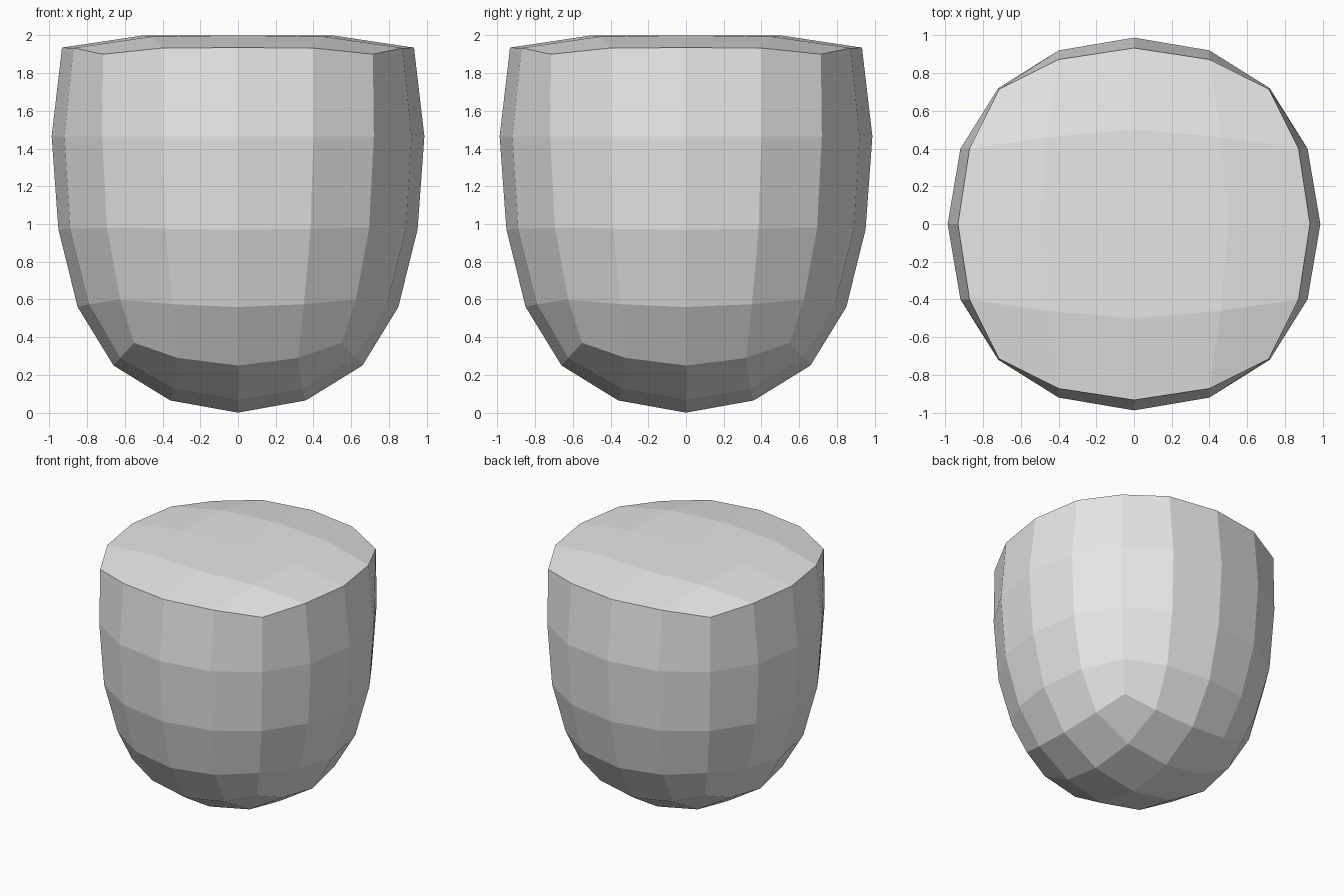
import bpy, bmesh

if "Cube" in bpy.data.objects:
    bpy.data.objects.remove(bpy.data.objects["Cube"])

# Plain grey body material
grey = bpy.data.materials.new("plain_grey")
grey.diffuse_color = (0.8, 0.8, 0.8, 1.0)
grey.use_nodes = True
grey.node_tree.nodes["Principled BSDF"].inputs["Base Color"].default_value = grey.diffuse_color

bm = bmesh.new()


def ring(quarter):
    """Repeat the points of the front quarter four times around z."""
    pts = list(quarter)
    verts = []
    for _ in range(4):
        verts += [bm.verts.new(p) for p in pts]
        pts = [(-y, x, z) for x, y, z in pts]
    return verts


def side_ring(mid, a, b, corner, z_mid, z_side, z_corner):
    """Sixteen-point rounded square: middle, shoulder, corner, shoulder."""
    return ring([(0, -mid, z_mid), (a, -b, z_side),
                 (corner, -corner, z_corner), (b, -a, z_side)])


def cap(outer, mid, corner, z_mid, z_corner, z_center):
    """Close a side ring with a four by four grid of quads."""
    inner = ring([(0, -mid, z_mid), (corner, -corner, z_corner)])
    center = bm.verts.new((0, 0, z_center))
    for q in range(4):
        m, a, c, b, n = (outer[(4 * q + i) % 16] for i in range(5))
        im, ic, nm = (inner[(2 * q + i) % 8] for i in range(3))
        for quad in ((m, a, ic, im), (a, c, b, ic), (b, n, nm, ic), (im, ic, nm, center)):
            bm.faces.new(quad)


# Side wall rings, bottom to top
rings = [side_ring(*r) for r in (
    (0.66, 0.32, 0.625, 0.55, 0.25, 0.29, 0.37),
    (0.85, 0.35, 0.79, 0.625, 0.56, 0.575, 0.60),
    (0.952, 0.385, 0.89, 0.695, 0.97, 0.975, 0.98),
    (0.988, 0.40, 0.92, 0.72, 1.465, 1.465, 1.465),
    (0.933, 0.40, 0.872, 0.715, 1.935, 1.933, 1.90),
)]
for low, high in zip(rings, rings[1:]):
    for i in range(16):
        j = (i + 1) % 16
        bm.faces.new((low[i], low[j], high[j], high[i]))

# Rounded underside and flattened top
cap(rings[0], 0.36, 0.34, 0.065, 0.125, 0.0)
cap(rings[-1], 0.50, 0.46, 2.0, 1.993, 2.0)

bmesh.ops.recalc_face_normals(bm, faces=bm.faces[:])
mesh = bpy.data.meshes.new("rounded_block")
bm.to_mesh(mesh)
bm.free()
mesh.materials.append(grey)
block = bpy.data.objects.new("rounded_block", mesh)
bpy.context.collection.objects.link(block)
